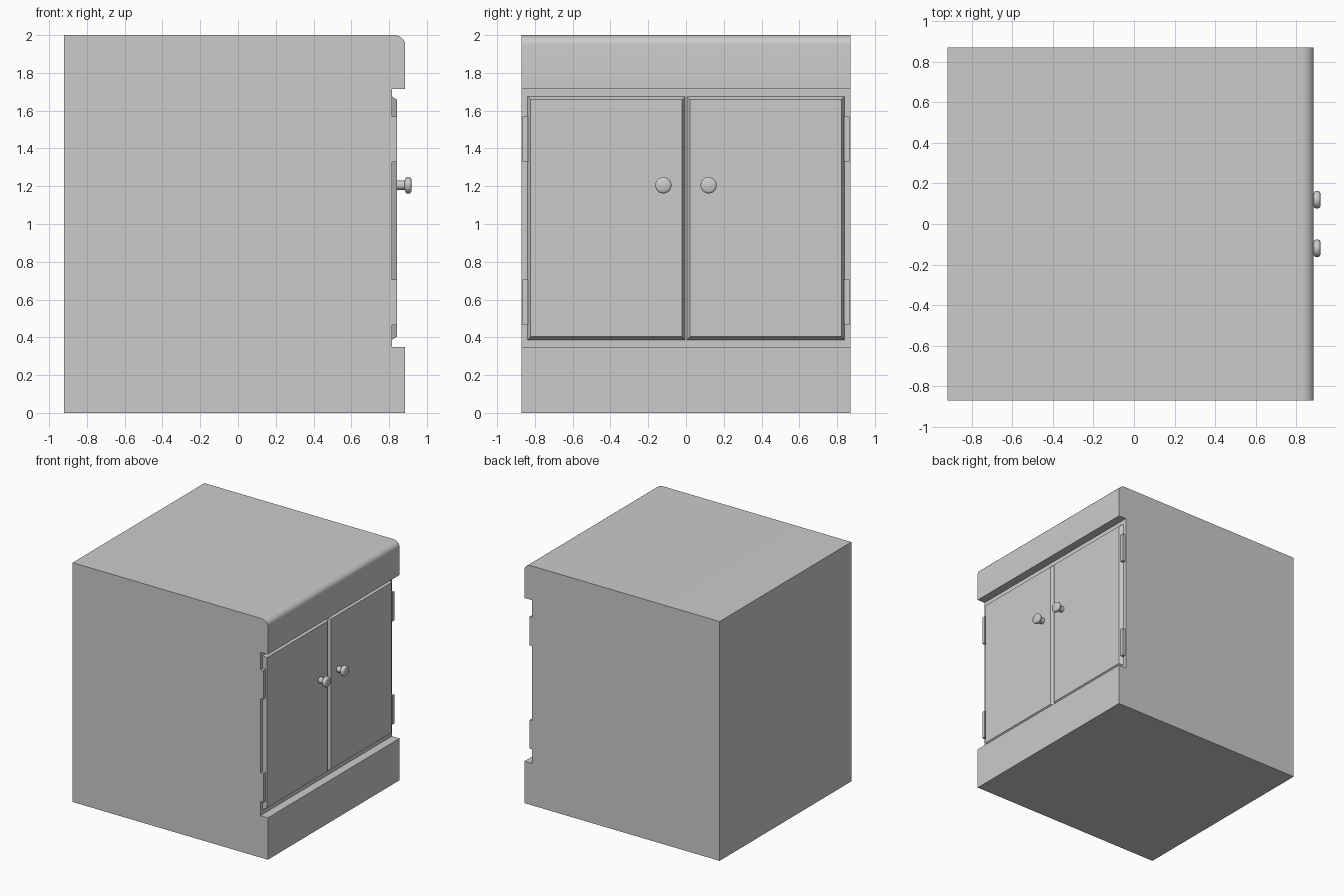
import bpy, bmesh, math

if "Cube" in bpy.data.objects:
    bpy.data.objects.remove(bpy.data.objects["Cube"])

FACE_X = 0.815   # recessed front plane that carries the doors


def add_object(name, bm, smooth=False):
    bmesh.ops.recalc_face_normals(bm, faces=bm.faces)
    mesh = bpy.data.meshes.new(name)
    bm.to_mesh(mesh)
    bm.free()
    ob = bpy.data.objects.new(name, mesh)
    bpy.context.collection.objects.link(ob)
    if smooth:
        bpy.ops.object.select_all(action='DESELECT')
        ob.select_set(True)
        bpy.context.view_layer.objects.active = ob
        bpy.ops.object.shade_smooth_by_angle(angle=math.radians(40))
    return ob


def slab(name, x0, x1, y0, y1, z0, z1, inset=0.0):
    """Box facing +x whose front face is inset to give chamfered sides."""
    bm = bmesh.new()
    rings = []
    for x, i in ((x0, 0.0), (x1, inset)):
        rings.append([bm.verts.new((x, y, z)) for y, z in (
            (y0 + i, z0 + i), (y1 - i, z0 + i), (y1 - i, z1 - i), (y0 + i, z1 - i))])
    a, b = rings
    bm.faces.new(a)
    bm.faces.new(b)
    for k in range(4):
        n = (k + 1) % 4
        bm.faces.new((a[k], a[n], b[n], b[k]))
    return add_object(name, bm)


def lathe_x(name, profile, y, z, steps=32):
    """Spin (x, radius) points around an axis parallel to x."""
    bm = bmesh.new()
    verts = [bm.verts.new((x, y + r, z)) for x, r in profile]
    edges = [bm.edges.new(p) for p in zip(verts, verts[1:])]
    bmesh.ops.spin(bm, geom=verts + edges, cent=(0, y, z), axis=(1, 0, 0),
                   angle=2 * math.pi, steps=steps)
    bmesh.ops.remove_doubles(bm, verts=bm.verts, dist=1e-5)
    return add_object(name, bm, smooth=True)


# cabinet body: side profile with rounded top lip, recess and plinth
R = 0.06
profile = [(-0.92, 0), (0.885, 0), (0.885, 0.35), (FACE_X, 0.35),
           (FACE_X, 1.715), (0.885, 1.715)]
for k in range(9):
    t = math.pi / 2 * k / 8
    profile.append((0.885 - R + R * math.cos(t), 2 - 0.05 + 0.05 * math.sin(t)))
profile.append((-0.92, 2))
bm = bmesh.new()
side = bm.faces.new([bm.verts.new((x, -0.87, z)) for x, z in profile])
ext = bmesh.ops.extrude_face_region(bm, geom=[side], use_keep_orig=True)
bmesh.ops.translate(bm, vec=(0, 1.74, 0),
                    verts=[v for v in ext['geom'] if isinstance(v, bmesh.types.BMVert)])
add_object("cabinet_body", bm, smooth=True)

# mushroom knob: stem, flat disc, softly rounded rim
knob = [(0.835, 0.025), (0.882, 0.025), (0.886, 0.032), (0.889, 0.040),
        (0.894, 0.043), (0.908, 0.043), (0.914, 0.040), (0.918, 0.032), (0.92, 0.0)]

# doors, hinges and knobs, mirrored left and right
for label, s in (("left", -1), ("right", 1)):
    ya, yb = sorted((s * 0.001, s * 0.842))
    slab(f"{label}_door", FACE_X - 0.005, 0.843, ya, yb, 0.384, 1.678, inset=0.02)
    ya, yb = sorted((s * 0.836, s * 0.865))
    for pos, z0, z1 in (("lower", 0.465, 0.705), ("upper", 1.327, 1.568)):
        slab(f"{label}_{pos}_hinge", FACE_X - 0.005, 0.841, ya, yb, z0, z1)
    lathe_x(f"{label}_knob", knob, s * 0.12, 1.205)
